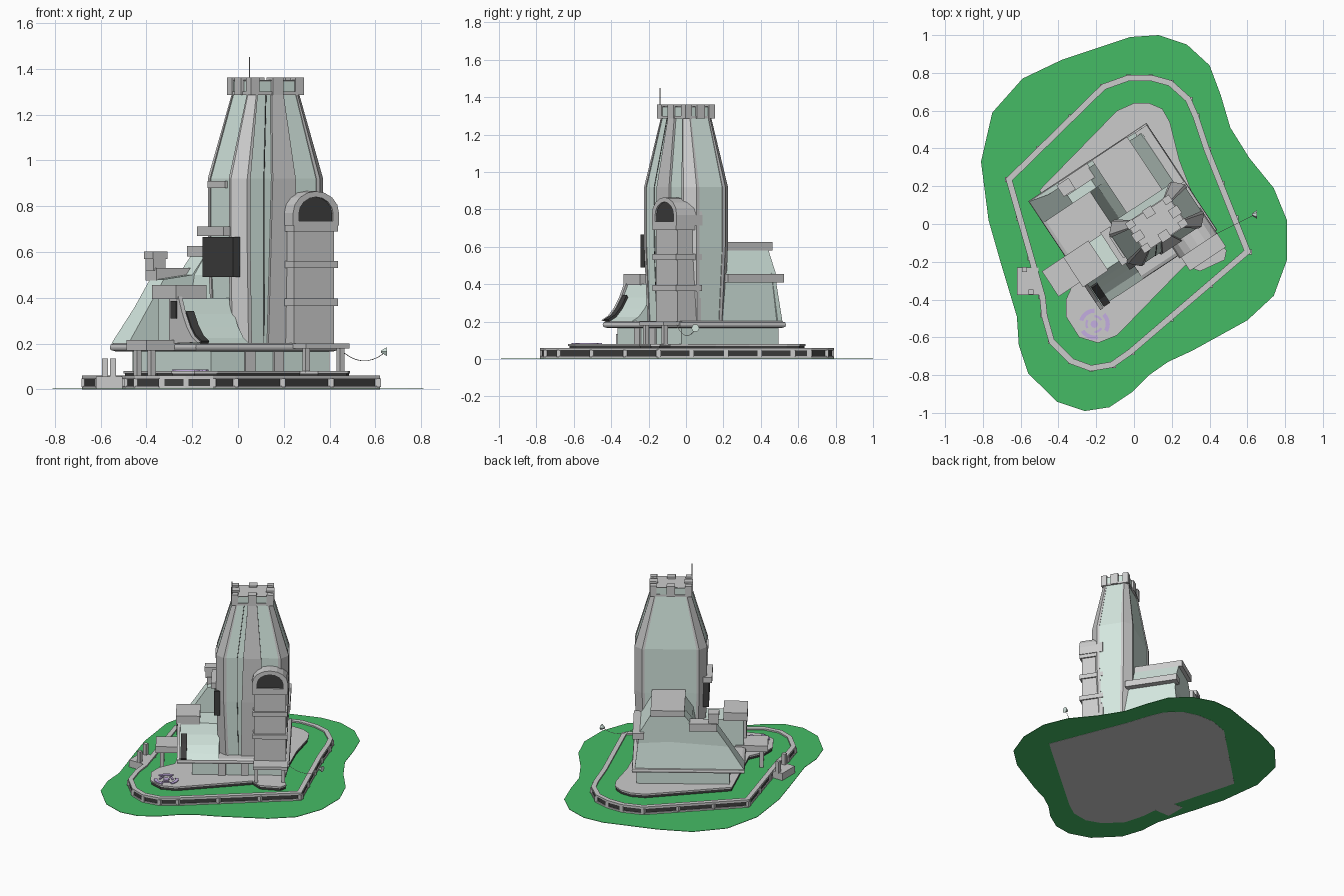
import bpy, bmesh, math
from mathutils import Vector, Matrix

if "Cube" in bpy.data.objects:
    bpy.data.objects.remove(bpy.data.objects["Cube"])

ROT = Matrix.Rotation(math.radians(33.5), 4, 'Z')   # building axes
WORLD = Matrix.Identity(4)

def mat(name, c):
    m = bpy.data.materials.new(name)
    m.diffuse_color = (*c, 1)
    m.use_nodes = True
    m.node_tree.nodes["Principled BSDF"].inputs["Base Color"].default_value = m.diffuse_color
    return m

GRASS = mat("grass", (.06, .5, .13))
MINT = mat("mint", (.66, .8, .74))
BLACK = mat("black", (.05, .05, .05))
PURPLE = mat("purple", (.55, .42, .75))

def make(name, verts, faces, m=None, xf=ROT):
    me = bpy.data.meshes.new(name)
    me.from_pydata([tuple(v) for v in verts], [], faces)
    bm = bmesh.new()
    bm.from_mesh(me)
    bmesh.ops.recalc_face_normals(bm, faces=bm.faces)
    bm.to_mesh(me)
    bm.free()
    o = bpy.data.objects.new(name, me)
    bpy.context.collection.objects.link(o)
    o.matrix_world = xf
    if m:
        me.materials.append(m)
    return o

def loft(name, rings, m=None, xf=ROT, closed=False):
    n, k = len(rings[0]), len(rings)
    verts = [v for r in rings for v in r]
    faces = [(i*n+j, i*n+(j+1) % n, (i+1) % k*n+(j+1) % n, (i+1) % k*n+j)
             for i in range(k if closed else k-1) for j in range(n)]
    if not closed:
        faces += [tuple(range(n)), tuple(range((k-1)*n, k*n))]
    return make(name, verts, faces, m, xf)

def at(pts, z):
    return [(p[0], p[1], z) for p in pts]

def prism(name, pts, z0, z1, m=None, xf=ROT):
    return loft(name, [at(pts, z0), at(pts, z1)], m, xf)

def rect(u0, u1, v0, v1):
    return [(u0, v0), (u1, v0), (u1, v1), (u0, v1)]

def box(name, u0, u1, v0, v1, z0, z1, m=None, xf=ROT):
    return prism(name, rect(u0, u1, v0, v1), z0, z1, m, xf)

def extrude_v(name, prof, v0, v1, m=None):      # profile in (u, z)
    return loft(name, [[(u, v, z) for u, z in prof] for v in (v0, v1)], m)

def extrude_u(name, prof, u0, u1, m=None):      # profile in (v, z)
    return loft(name, [[(u, v, z) for v, z in prof] for u in (u0, u1)], m)

def inset(pts, d):                              # mitred inset of a clockwise outline
    out, n = [], len(pts)
    for i in range(n):
        a, b, c = (Vector(pts[(i+k) % n]) for k in (-1, 0, 1))
        e, f = (b-a).normalized(), (c-b).normalized()
        p, q = Vector((e.y, -e.x)), Vector((f.y, -f.x))
        out.append(b + (p+q)*d/(1+p.dot(q)))
    return out

def ring(name, pts, w, z0, z1, m=None, xf=WORLD):
    i = inset(pts, w)
    return loft(name, [at(pts, z0), at(pts, z1), at(i, z1), at(i, z0)], m, xf, True)

def tube(name, pts, r, m=None):
    c = bpy.data.curves.new(name, 'CURVE')
    c.dimensions, c.bevel_depth, c.bevel_resolution = '3D', r, 0
    s = c.splines.new('POLY')
    s.points.add(len(pts)-1)
    for q, p in zip(s.points, pts):
        q.co = (*p, 1)
    o = bpy.data.objects.new(name, c)
    bpy.context.collection.objects.link(o)
    if m:
        c.materials.append(m)

# ground sheet
lawn = [(.13, 1), (.28, .95), (.4, .84), (.46, .68), (.51, .51), (.61, .35), (.74, .19), (.81, .02), (.81, -.19),
        (.74, -.38), (.6, -.51), (.31, -.67), (.18, -.73), (.08, -.8), (-.01, -.89), (-.13, -.97), (-.26, -.99),
        (-.41, -.94), (-.56, -.79), (-.61, -.64), (-.62, -.49), (-.71, -.19), (-.77, .02), (-.81, .33),
        (-.75, .59), (-.59, .77), (-.38, .87), (-.02, .99)]
prism("grass_sheet", lawn, .001, .004, GRASS, WORLD)

# retaining wall with dark band, posts and raised lawn
wall = [(-.68, .24), (-.17, .74), (-.03, .79), (.09, .79), (.2, .76), (.3, .67), (.34, .58), (.4, .4), (.62, -.15),
        (-.01, -.69), (-.11, -.76), (-.23, -.78), (-.34, -.74), (-.45, -.63), (-.49, -.49), (-.5, -.39)]
prism("wall_foot", wall, 0, .015, None, WORLD)
ring("wall_band", inset(wall, .006), .02, .015, .046, BLACK)
ring("wall_cap", wall, .032, .045, .06)
prism("raised_lawn", inset(wall, .025), .012, .05, GRASS, WORLD)
for i, a in enumerate(wall):
    a, b = Vector(a), Vector(wall[(i+1) % len(wall)])
    for t in ((0,) if (b-a).length < .4 else (0, .33, .67)):
        p = a.lerp(b, t)*.985
        box("wall_post", p.x-.013, p.x+.013, p.y-.013, p.y+.013, .01, .047, None, WORLD)

# paved terrace
pave = [(-.5, .18), (-.09, .6), (0, .64), (.08, .64), (.15, .61), (.19, .54), (.24, .34), (.31, .16), (.43, -.08),
        (.49, -.14), (.48, -.19), (.35, -.25), (.27, -.22), (-.09, -.59), (-.19, -.63), (-.29, -.6), (-.36, -.49),
        (-.36, -.4), (-.31, -.29)]
prism("terrace_band", inset(pave, .006), .045, .072, BLACK, WORLD)
prism("terrace_slab", pave, .07, .08, None, WORLD)

# purple floor ornament
def arc(cx, cy, r0, r1, a0, a1, n=8):
    s = [math.radians(a0+(a1-a0)*i/n) for i in range(n+1)]
    return [(cx+r*math.cos(a), cy+r*math.sin(a)) for r, q in ((r1, s), (r0, s[::-1])) for a in q]
prism("ornament_disc", [(-.21+.02*math.cos(i*.524), -.53+.02*math.sin(i*.524)) for i in range(12)], .078, .086, PURPLE, WORLD)
for k in range(3):
    prism("ornament_arc", arc(-.21, -.53, .06, .082, 120*k+90, 120*k+165), .078, .086, PURPLE, WORLD)
    prism("ornament_inner_arc", arc(-.21, -.53, .036, .048, 120*k+30, 120*k+90), .078, .086, PURPLE, WORLD)

# gate
box("gate_base", -.62, -.505, -.375, -.23, 0, .056, None, WORLD)
for x, y in ((-.58, -.24), (-.545, -.36)):
    box("gate_post", x-.013, x+.013, y-.013, y+.013, .05, .135, None, WORLD)

# ground floor and eave
box("ground_floor", -.3, .32, -.24, .38, .075, .18, MINT)
E = rect(-.4, .35, -.27, .41)[::-1]
loft("eave", [at(inset(E, .02), .165), at(inset(E, .003), .172), at(E, .183), at(inset(E, .003), .196), at(inset(E, .02), .203)])
for u in (-.1, .05):
    box("wall_pilaster", u-.025, u+.025, -.25, -.23, .08, .17)

# rear wing
extrude_v("wing_body", [(-.395, .2), (-.21, .48), (-.06, .5), (.01, .59), (.22, .59), (.3, .45), (.32, .2)], .27, .38, MINT)
extrude_v("wing_core", [(-.1, .2), (-.05, .5), (.01, .59), (.22, .59), (.3, .45), (.32, .2)], 0, .27, MINT)
loft("rear_slope", [[(-.395, .405, .2), (.33, .4, .2), (.33, .37, .2), (-.395, .37, .2)],
                    [(-.21, .36, .48), (.3, .37, .46), (.3, .35, .46), (-.21, .35, .48)]], MINT)
box("wing_flat_roof", .0, .225, .04, .405, .58, .625)
box("wing_side_ledge", .27, .345, .04, .4, .41, .455)
box("rear_ledge", -.215, -.03, .32, .405, .475, .53)
box("chimney", -.225, -.16, .33, .39, .52, .595)
box("chimney_cap", -.23, -.155, .325, .395, .57, .602)

# side lean-to with concave roof
cv = [(-.27, .2), (-.225, .225), (-.185, .27), (-.15, .33), (-.12, .4)]
extrude_u("lean_to", cv + [(.05, .4), (.05, .2)], -.385, -.12, MINT)
band = [(v-.008, z+.012) for v, z in cv[:4]]
extrude_u("curved_window", band + cv[:4][::-1], -.375, -.335, BLACK)
extrude_u("lean_to_edge", [(v-.012, z+.005) for v, z in cv] + [(-.06, .4), (-.06, .2)], -.4, -.38)
box("lean_to_ledge", -.41, -.25, -.13, .06, .395, .455)
box("side_window", -.404, -.395, -.12, -.075, .31, .385, BLACK)

# side porch
box("side_canopy", -.545, -.33, -.1, .06, .17, .215)
for v in (-.075, .035):
    box("side_canopy_post", -.515, -.49, v-.013, v+.013, .05, .175)

# tower: chamfered shaft that tapers to the crown
CU, CV = .1, -.066
LEVELS = [(.19, .22, .125, .05), (.6, .235, .137, .05), (.92, .235, .137, .05), (1.3, .125, .083, .022)]
def octa(a, b, c, z):
    return [(CU+x, CV+y, z) for x, y in ((-a+c, -b), (a-c, -b), (a, -b+c), (a, b-c), (a-c, b), (-a+c, b), (-a, b-c), (-a, -b+c))]
loft("tower_shaft", [octa(a, b, c, z) for z, a, b, c in LEVELS], MINT)
for su in (-1, 1):
    for sv in (-1, 1):
        rows = []
        for z, a, b, c in LEVELS:
            g = .01
            e = c*.85
            pts = [(a-c-e*.3, b+g*.6), (a-c*.9, b+g*.6), (a+g*.6, b-c*.9), (a+g*.6, b-c-e*.3), (a-c, b-c)]
            rows.append([(CU+su*x, CV+sv*y, z) for x, y in pts])
        loft("corner_pilaster", rows)
loft("front_pilaster", [[(CU+x*w, CV-b-d, z) for x, d in ((-1, -.03), (-1, .012), (1, .012), (1, -.03))]
                        for (z, a, b, c), w in zip(LEVELS, (.075, .07, .06, .03))])
tube("dotted_seam", [ROT @ Vector((CU-a*.42, CV-b-.001, z)) for z, a, b, c in LEVELS], .002, BLACK)

# crown
CA, CB = .13, .088
loft("crown_band", [octa(CA, CB, .015, 1.29), octa(CA, CB, .015, 1.345)], MINT)
loft("crown_ring", [octa(CA+.006, CB+.006, .015, 1.285), octa(CA+.006, CB+.006, .015, 1.3)])
loft("crown_roof", [octa(CA-.004, CB-.004, .015, 1.34), octa(CA+.002, CB+.002, .015, 1.35)])
for su in (-1, 0, 1):
    for sv in (-1, 0, 1):
        if su or sv:
            h = .022 if su and sv else .028
            u, v = CU+su*(CA-.013), CV+sv*(CB-.013)
            box("crown_post", u-h, u+h, v-h*.9, v+h*.9, 1.285, 1.362)
tube("antenna", [(.05, -.14, 1.3), (.05, -.14, 1.45)], .003)

# bay with arched window
def arch(u0, u1, z0, zs, rise, n=8):
    c, r = (u0+u1)/2, (u1-u0)/2
    return [(u0, z0), (u1, z0)] + [(c+r*math.cos(math.pi*i/n), zs+rise*math.sin(math.pi*i/n)) for i in range(n+1)]
extrude_v("bay_body", arch(.115, .325, .19, .75, .1), -.27, -.12)
outer, inner = arch(.1, .34, .715, .77, .095), arch(.13, .31, .735, .765, .075)
loft("bay_arch_hood", [[(u, v, z) for u, z in p] for p, v in ((outer, -.285), (outer, -.12), (inner, -.12), (inner, -.285))], None, ROT, True)
extrude_v("arched_window", inner, -.276, -.14, BLACK)
for z in (.705, .545, .38):
    box("bay_sill", .105, .335, -.285, -.12, z-.016, z+.016)
box("front_canopy", .11, .34, -.37, -.25, .178, .2)
for u in (.13, .31):
    box("front_canopy_post", u-.012, u+.012, -.355, -.33, .075, .18)

# side tower window and ledges
WU = CU-.235
box("tower_window", WU-.018, WU+.02, -.19, .05, .49, .665, BLACK)
box("tower_window_hood", WU-.04, WU+.02, -.15, .06, .67, .71)
box("upper_ledge", WU-.012, WU+.02, -.12, .02, .88, .91)

# sagging cable with small horn
tube("cable", [(.44+.2*t, -.05+.1*t, .18-.02*t-.18*t*(1-t)) for t in (i/8 for i in range(9))], .0015)
loft("horn", [[(.625+.0*d, .05+r*math.cos(i*math.pi/3), .165+r*math.sin(i*math.pi/3)) if d == 0 else
               (.65, .05+r*math.cos(i*math.pi/3), .165+r*math.sin(i*math.pi/3)) for i in range(6)]
              for d, r in ((0, .006), (1, .022))], MINT, WORLD)
